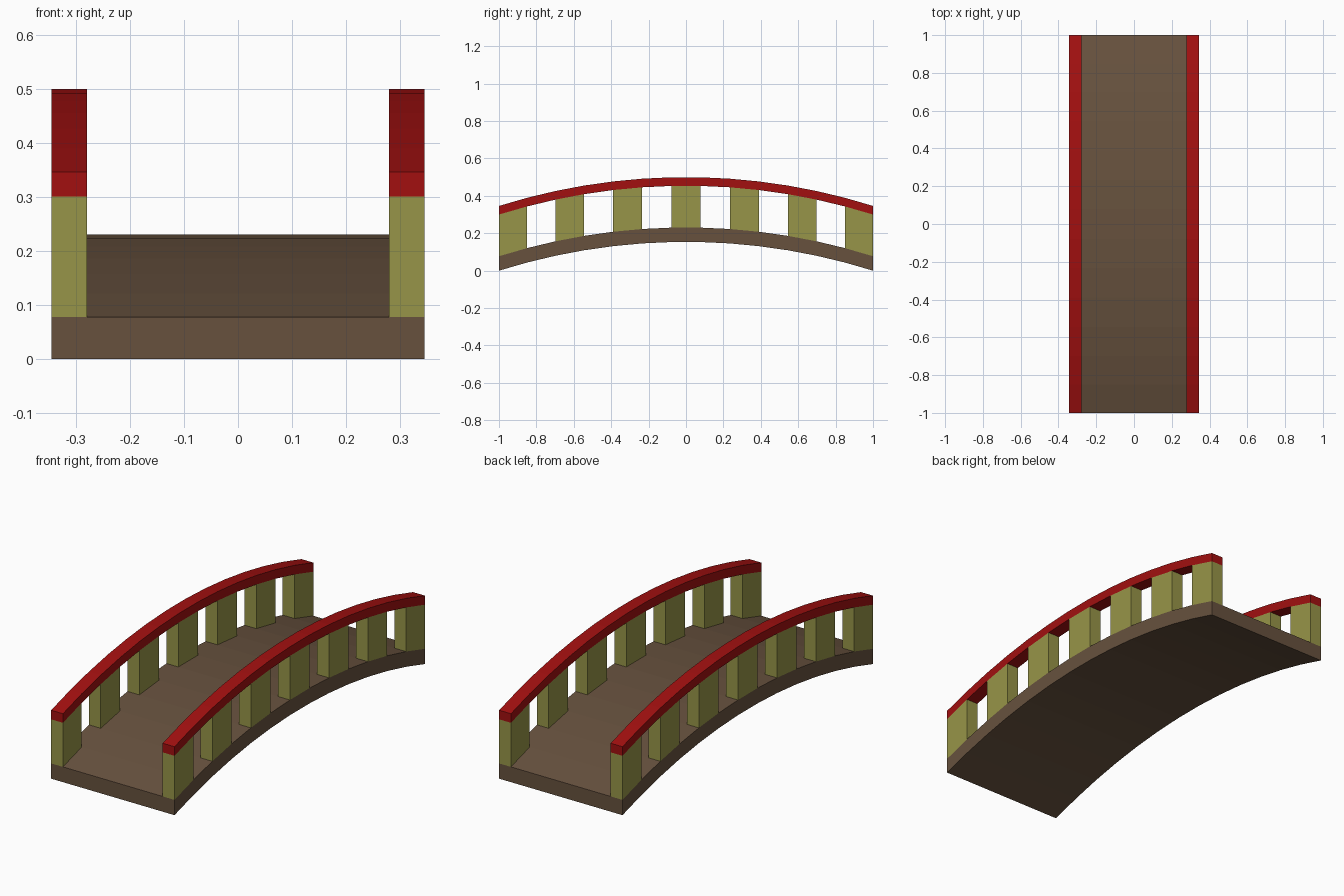
import bpy, bmesh, math

if "Cube" in bpy.data.objects:
    bpy.data.objects.remove(bpy.data.objects["Cube"])

N = 13                     # arch segments
RISE = 0.154               # arch height at the middle
R = (1 + RISE ** 2) / (2 * RISE)
HALF = math.asin(1 / R)
X_OUT, X_IN = 0.345, 0.279


def arch(i):
    """Point (y, z) on the arch at division i."""
    a = HALF * (2 * i / N - 1)
    return R * math.sin(a), R * math.cos(a) - R + RISE


def material(name, rgb):
    m = bpy.data.materials.new(name)
    m.diffuse_color = (*rgb, 1)
    m.use_nodes = True
    m.node_tree.nodes["Principled BSDF"].inputs["Base Color"].default_value = m.diffuse_color
    return m


def arch_strip(name, spans, x0, x1, lo, hi, mat):
    """Arched solids between two heights, one for each (start, end) span."""
    bm = bmesh.new()
    for s, e in spans:
        pts = [arch(i) for i in range(s, e + 1)]
        rings = [[bm.verts.new((x, y, z + h)) for x, h in
                  ((x0, lo), (x1, lo), (x1, hi), (x0, hi))] for y, z in pts]
        for a, b in zip(rings, rings[1:]):
            for k in range(4):
                n = (k + 1) % 4
                bm.faces.new((a[k], a[n], b[n], b[k]))
        bm.faces.new(rings[0])
        bm.faces.new(rings[-1][::-1])
    bmesh.ops.recalc_face_normals(bm, faces=bm.faces)
    me = bpy.data.meshes.new(name)
    bm.to_mesh(me)
    bm.free()
    me.materials.append(mat)
    ob = bpy.data.objects.new(name, me)
    bpy.context.collection.objects.link(ob)
    return ob


brown = material("brown_wood", (0.135, 0.083, 0.048))
olive = material("olive_wood", (0.31, 0.30, 0.065))
red = material("red_paint", (0.36, 0.005, 0.005))

# Walking deck
arch_strip("deck", [(0, N)], -X_OUT, X_OUT, 0, 0.077, brown)

# Posts on every other segment, with a handrail over them, on both sides
posts = arch_strip("posts", [(i, i + 1) for i in range(0, N, 2)],
                   X_IN, X_OUT, 0.077, 0.30, olive)
rail = arch_strip("handrails", [(0, N)], X_IN, X_OUT, 0.30, 0.346, red)
for ob in (posts, rail):
    ob.modifiers.new("mirror", 'MIRROR').use_axis = (True, False, False)
